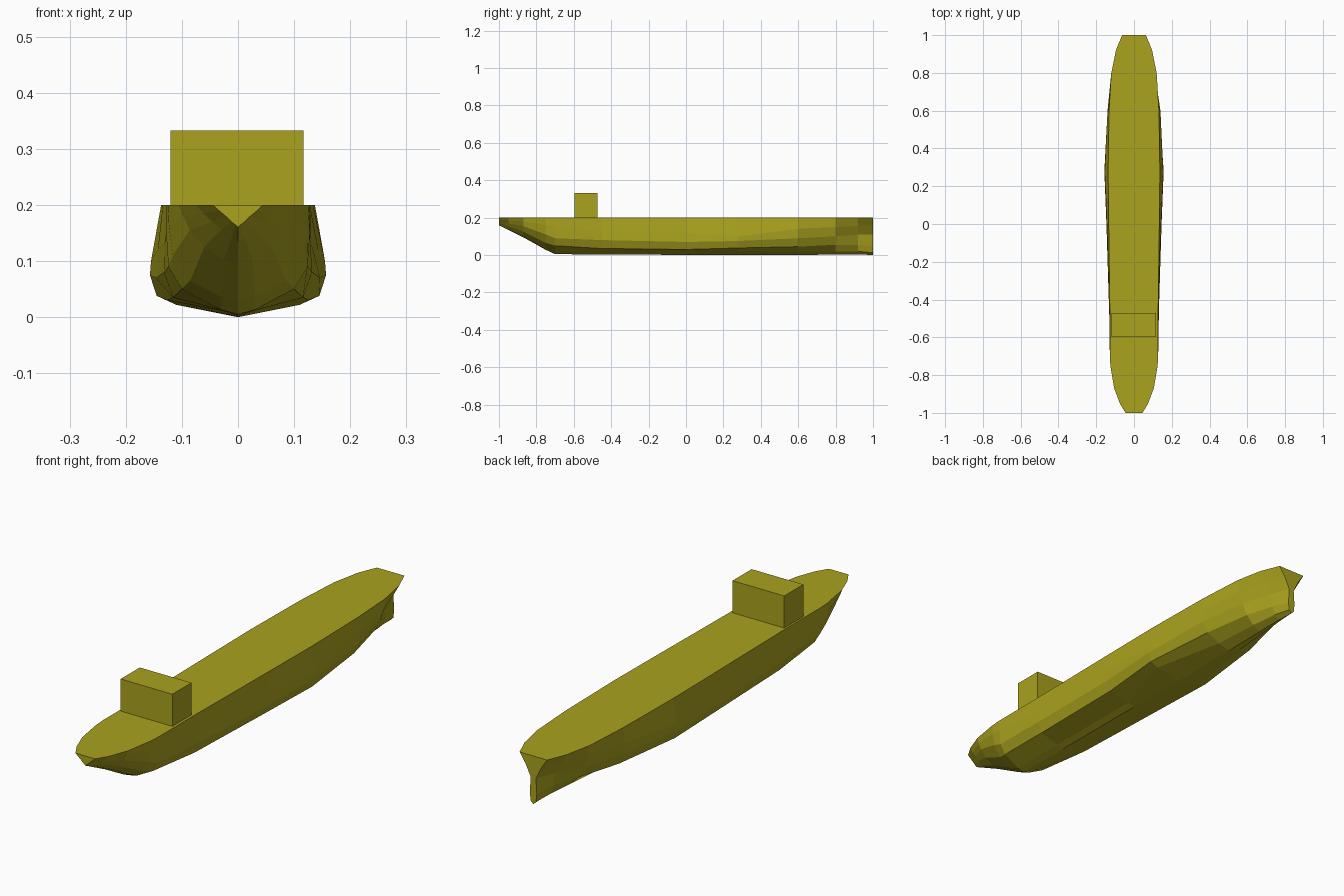
import bpy, bmesh

paint = bpy.data.materials.new("olive_paint")
paint.diffuse_color = (0.40, 0.36, 0.013, 1)

DECK = 0.2
# Hull stations: y, deck half-width, keel z, then (x, z) from topside down to garboard
STATIONS = [
    (-1.00, .045, .160, (.034, .190), (.022, .180), (.012, .170), (.004, .164)),
    (-0.95, .075, .135, (.062, .185), (.046, .170), (.030, .155), (.012, .140)),
    (-0.87, .105, .095, (.098, .180), (.086, .155), (.060, .125), (.025, .102)),
    (-0.75, .125, .028, (.123, .160), (.116, .110), (.085, .065), (.030, .036)),
    (-0.70, .128, .005, (.128, .150), (.124, .090), (.100, .050), (.030, .013)),
    (-0.45, .128, .003, (.131, .130), (.132, .080), (.116, .035), (.030, .012)),
    (0.00, .134, .001, (.143, .120), (.146, .070), (.126, .030), (.030, .012)),
    (0.28, .137, .000, (.155, .100), (.157, .075), (.145, .038), (.110, .022)),
    (0.60, .132, .000, (.140, .140), (.135, .090), (.112, .045), (.050, .018)),
    (0.80, .120, .003, (.110, .150), (.092, .100), (.070, .055), (.035, .020)),
    (0.92, .096, .004, (.070, .155), (.042, .110), (.034, .055), (.024, .020)),
    (1.00, .063, .000, (.036, .160), (.012, .110), (.016, .045), (.012, .012)),
]


def add_object(name, bm):
    bmesh.ops.recalc_face_normals(bm, faces=bm.faces)
    mesh = bpy.data.meshes.new(name)
    bm.to_mesh(mesh)
    bm.free()
    mesh.materials.append(paint)
    obj = bpy.data.objects.new(name, mesh)
    bpy.context.collection.objects.link(obj)
    return obj


# Hull: mirrored sections lofted along y, closed by the deck and both ends
bm = bmesh.new()
rings = []
for y, deck, keel, *side in STATIONS:
    half = [(deck, DECK)] + side
    section = half + [(0, keel)] + [(-x, z) for x, z in reversed(half)]
    rings.append([bm.verts.new((x, y, z)) for x, z in section])
for a, b in zip(rings, rings[1:]):
    for i in range(len(a) - 1):
        bm.faces.new((a[i], a[i + 1], b[i + 1], b[i]))
bm.faces.new([r[0] for r in rings] + [r[-1] for r in reversed(rings)])
bm.faces.new(rings[0])
bm.faces.new(rings[-1])
add_object("hull", bm)

# Deckhouse block near the sloped end
bm = bmesh.new()
bmesh.ops.create_cube(bm, size=1)
for v in bm.verts:
    v.co.x = v.co.x * 0.237 - 0.0015
    v.co.y = v.co.y * 0.125 - 0.5345
    v.co.z = (v.co.z + 0.5) * 0.135 + 0.198
add_object("deckhouse", bm)
